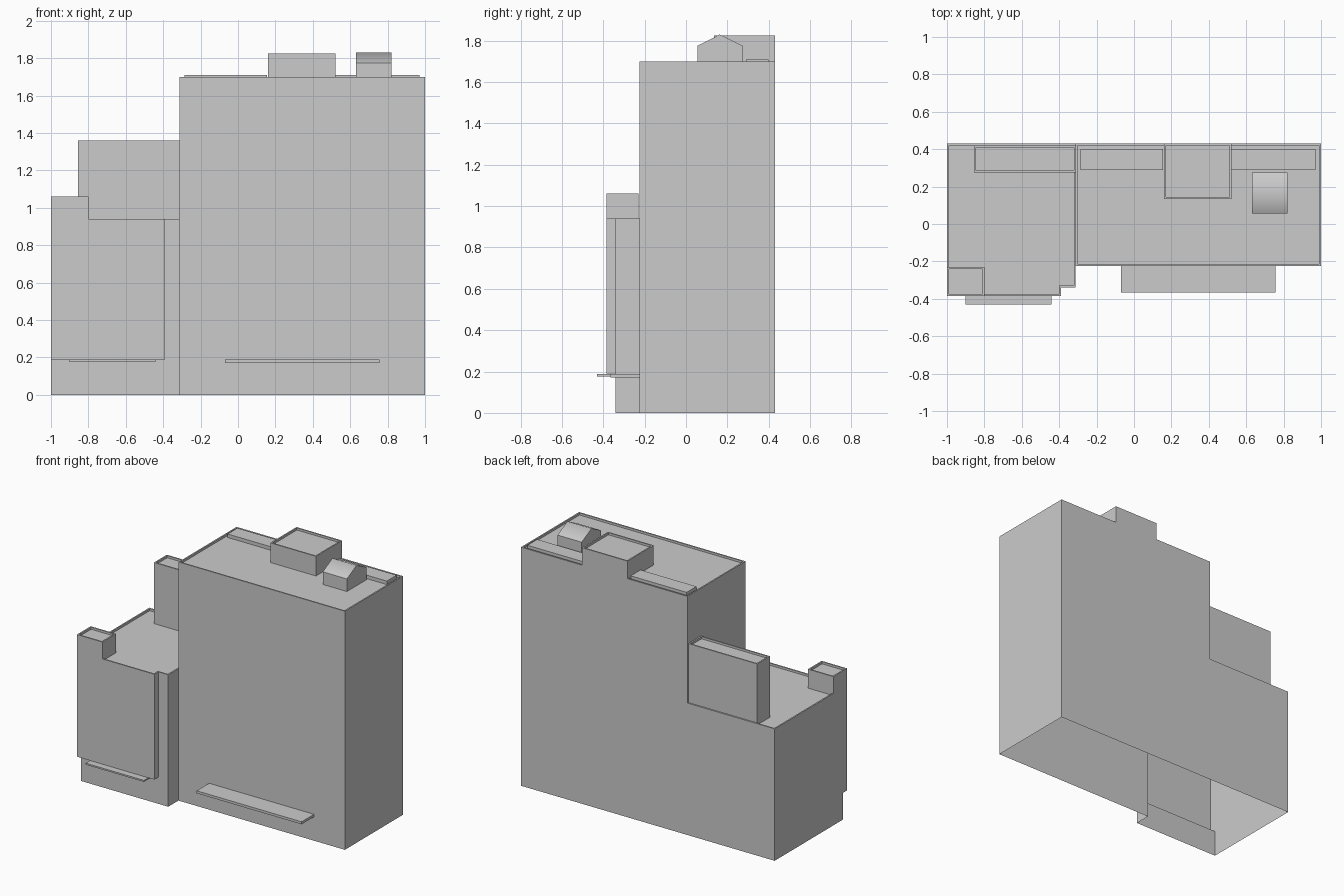
import bpy, bmesh

if "Cube" in bpy.data.objects:
    bpy.data.objects.remove(bpy.data.objects["Cube"])

RIM, DROP = 0.01, 0.015      # parapet width and depth
SPLIT = -0.312               # line between tall and low blocks


def finish(name, bm):
    mesh = bpy.data.meshes.new(name)
    bm.to_mesh(mesh)
    bm.free()
    ob = bpy.data.objects.new(name, mesh)
    bpy.context.collection.objects.link(ob)
    return ob


def block(name, outline, z0, z1, low=None, parapet=True):
    """Open-bottomed walls with a roof sunk behind a parapet.
    low overrides the wall bottom per edge (None leaves the wall out)."""
    low = low or {}
    bm = bmesh.new()
    top = [bm.verts.new((x, y, z1)) for x, y in outline]
    n = len(top)
    roof = bm.faces.new(top)
    for i in range(n):
        zb = low.get(i, z0)
        if zb is None:
            continue
        j = (i + 1) % n
        a = bm.verts.new((*outline[i], zb))
        b = bm.verts.new((*outline[j], zb))
        bm.faces.new((a, b, top[j], top[i]))
    bmesh.ops.remove_doubles(bm, verts=bm.verts[:], dist=1e-5)
    if parapet:
        bmesh.ops.inset_region(bm, faces=[roof], thickness=RIM,
                               use_boundary=True, use_even_offset=True)
        bmesh.ops.inset_region(bm, faces=[roof], thickness=0.0, depth=-DROP,
                               use_boundary=True)
    return finish(name, bm)


def rect(x0, x1, y0, y1):
    return [(x0, y0), (x1, y0), (x1, y1), (x0, y1)]


def sweep_x(name, profile, x0, x1, closed=True):
    """Extrude a (y, z) profile along x; closed profiles get end caps."""
    bm = bmesh.new()
    a = [bm.verts.new((x0, y, z)) for y, z in profile]
    b = [bm.verts.new((x1, y, z)) for y, z in profile]
    n = len(profile)
    for i in range(n if closed else n - 1):
        j = (i + 1) % n
        bm.faces.new((a[i], a[j], b[j], b[i])).normal_flip()
    if closed:
        bm.faces.new(a)
        bm.faces.new(b)
        bmesh.ops.recalc_face_normals(bm, faces=bm.faces[:])
    return finish(name, bm)


def slab(name, x0, x1, y0, y1, z0, z1):
    return sweep_x(name, [(y0, z0), (y1, z0), (y1, z1), (y0, z1)], x0, x1)


# Tall main block, open to the low wing below its roof
block("main_tower", rect(SPLIT, 1.0, -0.225, 0.43), 0, 1.70, {3: 0.925})

# Low wing with a projecting upper front
block("low_wing", [(-1, -0.385), (-0.39, -0.385), (-0.39, -0.34), (SPLIT, -0.34),
                   (SPLIT, -0.225), (SPLIT, 0.43), (-1, 0.43), (-1, -0.34)],
      0, 0.94, {0: 0.19, 1: 0.19, 4: None, 7: 0.19})
sweep_x("entrance_wall_and_soffit", [(-0.385, 0.19), (-0.34, 0.19), (-0.34, 0)],
        -1, -0.39, closed=False).data.flip_normals()

# Raised blocks on the wing
block("wing_corner_turret", rect(-1, -0.8, -0.385, -0.23), 0.925, 1.06,
      {0: 0.94, 3: 0.94})
block("wing_upper_block", rect(-0.855, SPLIT, 0.275, 0.42), 0.925, 1.36)

# Roof structures on the tower
block("penthouse", rect(0.16, 0.52, 0.135, 0.43), 1.685, 1.825, {2: 1.70})
slab("roof_slab_left", -0.285, 0.155, 0.29, 0.40, 1.685, 1.71)
slab("roof_slab_right", 0.52, 0.97, 0.29, 0.40, 1.685, 1.71)

# Small gabled hut, roof slopes shaded smoothly
hut = sweep_x("roof_hut", [(0.055, 1.685), (0.275, 1.685), (0.275, 1.775),
                           (0.163, 1.83), (0.055, 1.775)], 0.63, 0.82)
bpy.context.view_layer.objects.active = hut
hut.select_set(True)
bpy.ops.object.shade_smooth_by_angle(angle=0.96)

# Canopies over the entrances
slab("wing_canopy", -0.90, -0.44, -0.43, -0.34, 0.177, 0.188)
slab("tower_canopy", -0.07, 0.757, -0.365, -0.225, 0.17, 0.188)
